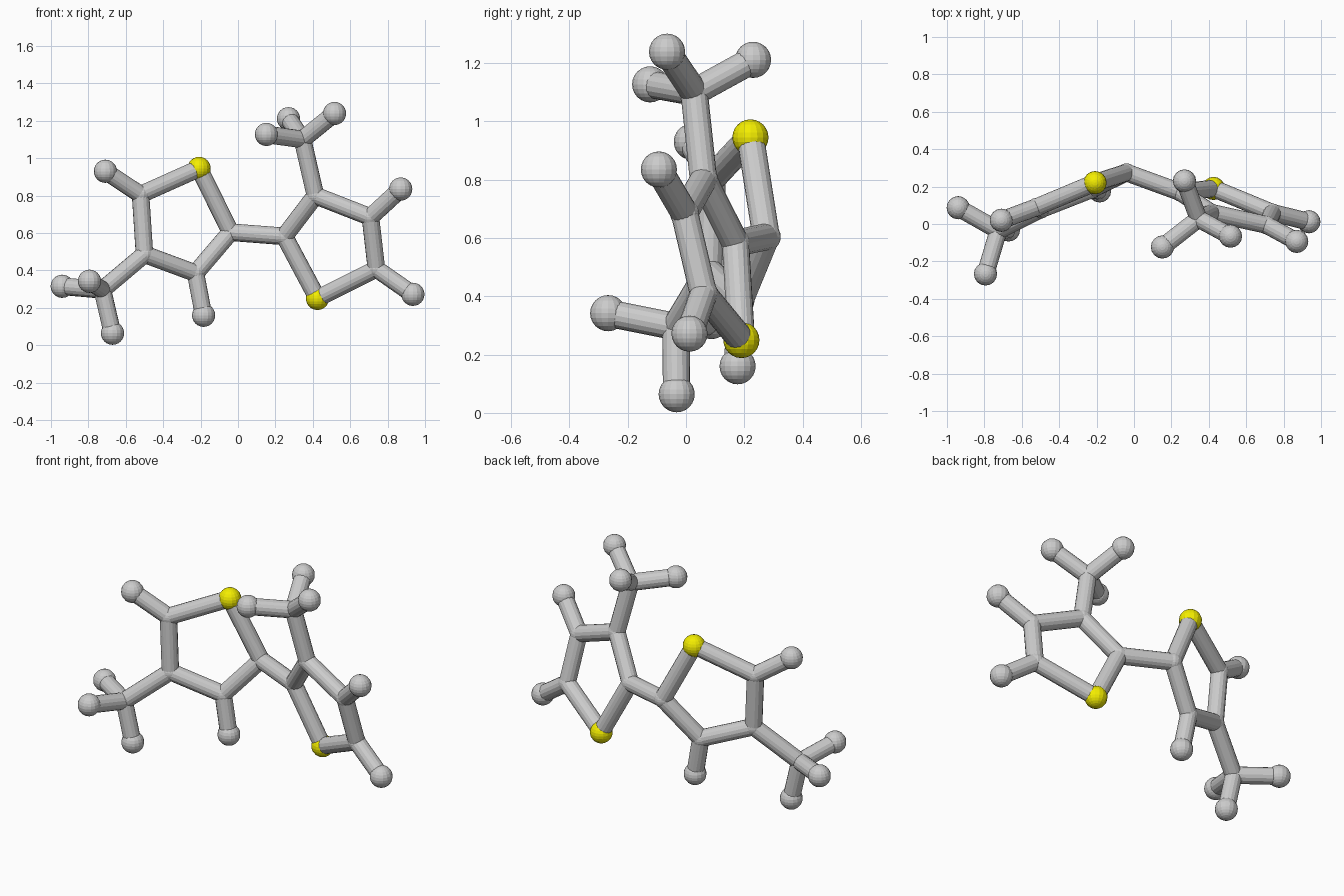
import bpy
from mathutils import Vector

if "Cube" in bpy.data.objects:
    bpy.data.objects.remove(bpy.data.objects["Cube"])

ATOM_R, JOINT_R, BOND_R = 0.062, 0.05, 0.047

# Ring and branch joints (small), ends (large balls), yellow ring corners
joints = {
    "C1": (-0.04, 0.275, 0.604), "C2": (0.248, 0.17, 0.582),
    "C3": (0.414, 0.06, 0.80), "C4": (0.708, -0.005, 0.685),
    "C5": (0.74, 0.06, 0.408), "C6": (0.345, 0.028, 1.10),
    "C7": (-0.521, 0.09, 0.805), "C8": (-0.50, 0.078, 0.486),
    "C9": (-0.227, 0.185, 0.385), "C10": (-0.725, -0.035, 0.296),
}
ends = {
    "H4": (0.87, -0.093, 0.835), "H5": (0.935, 0.012, 0.272),
    "H6a": (0.152, -0.123, 1.127), "H6b": (0.516, -0.065, 1.239),
    "H6c": (0.27, 0.23, 1.211), "H7": (-0.709, 0.02, 0.93),
    "H9": (-0.184, 0.177, 0.16), "H10a": (-0.94, 0.087, 0.315),
    "H10b": (-0.794, -0.267, 0.342), "H10c": (-0.671, -0.032, 0.064),
}
yellows = {"S1": (-0.208, 0.221, 0.945), "S2": (0.425, 0.19, 0.25)}

bonds = """C1-C2 C2-C3 C3-C4 C4-C5 C5-S2 S2-C2 C3-C6 C4-H4 C5-H5 C6-H6a C6-H6b C6-H6c
C1-S1 S1-C7 C7-C8 C8-C9 C9-C1 C7-H7 C9-H9 C8-C10 C10-H10a C10-H10b C10-H10c"""

yellow = bpy.data.materials.new("yellow")
yellow.diffuse_color = (0.9, 0.85, 0.0, 1)
yellow.use_nodes = True
yellow.node_tree.nodes["Principled BSDF"].inputs["Base Color"].default_value = yellow.diffuse_color


def ball(name, loc, r, mat=None):
    bpy.ops.mesh.primitive_uv_sphere_add(segments=16, ring_count=12, radius=r, location=loc)
    ob = bpy.context.object
    ob.name = name
    if mat:
        ob.data.materials.append(mat)


def rod(name, a, b):
    a, b = Vector(a), Vector(b)
    bpy.ops.mesh.primitive_cylinder_add(vertices=16, radius=BOND_R, depth=(b - a).length,
                                        location=(a + b) / 2)
    ob = bpy.context.object
    ob.name = name
    ob.rotation_euler = (b - a).to_track_quat('Z', 'Y').to_euler()


# Balls
for key, p in joints.items():
    ball("carbon_joint_" + key, p, JOINT_R)
for key, p in ends.items():
    ball("hydrogen_ball_" + key, p, ATOM_R)
for key, p in yellows.items():
    ball("sulfur_ball_" + key, p, ATOM_R, yellow)

# Rods between the balls
atoms = {**joints, **ends, **yellows}
for pair in bonds.split():
    a, b = pair.split("-")
    rod("bond_" + pair, atoms[a], atoms[b])
